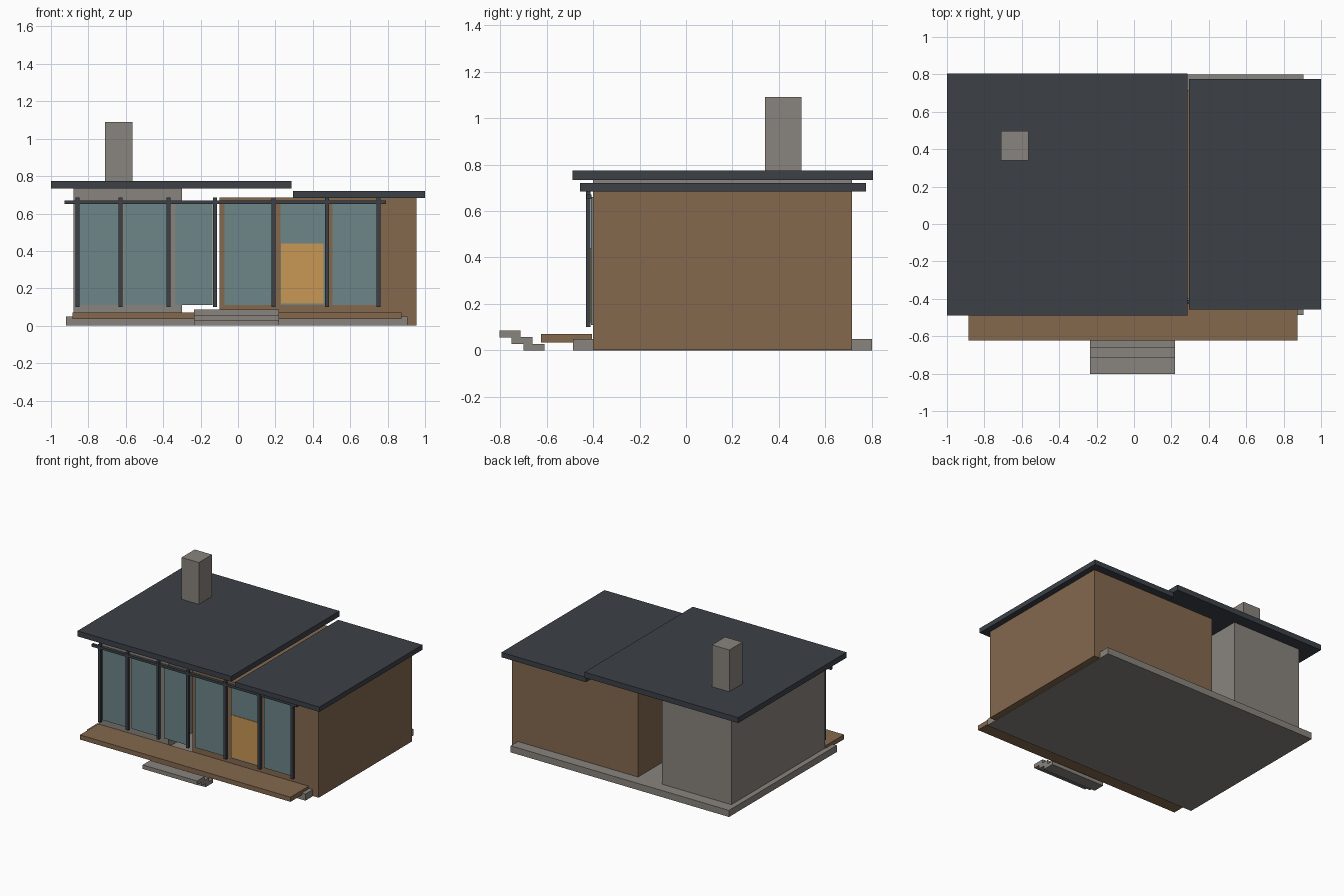
import bpy

cube = bpy.data.objects.get("Cube")
if cube:
    bpy.data.objects.remove(cube, do_unlink=True)


def material(name, color):
    m = bpy.data.materials.new(name)
    m.use_nodes = True
    m.diffuse_color = (*color, 1)
    m.node_tree.nodes["Principled BSDF"].inputs["Base Color"].default_value = (*color, 1)
    return m


STONE = material("warm grey stone", (0.25, 0.23, 0.205))
WOOD = material("brown timber", (0.23, 0.138, 0.076))
SLATE = material("dark slate", (0.045, 0.053, 0.063))
GLASS = material("teal glass", (0.153, 0.238, 0.25))
AMBER = material("amber panel", (0.58, 0.31, 0.09))


def box(name, mat, x, y, z):
    """Box spanning the given (low, high) ranges."""
    spans = (x, y, z)
    bpy.ops.mesh.primitive_cube_add(size=1, location=[(a + b) / 2 for a, b in spans])
    ob = bpy.context.object
    ob.name = name
    ob.scale = [b - a for a, b in spans]
    bpy.ops.object.transform_apply(location=False, rotation=False, scale=True)
    ob.data.materials.append(mat)
    return ob


# Base slab and the two wings, with an open passage between them
box("base_slab", STONE, (-0.92, 0.905), (-0.487, 0.80), (0, 0.05))
box("timber_wing", WOOD, (-0.10, 0.955), (-0.40, 0.715), (0.002, 0.685))
box("stone_wing", STONE, (-0.88, -0.30), (-0.40, 0.715), (0.04, 0.733))

# Flat roofs and chimney
box("main_roof", SLATE, (-1.0, 0.285), (-0.489, 0.805), (0.733, 0.774))
box("side_roof", SLATE, (0.295, 1.0), (-0.456, 0.775), (0.684, 0.721))
box("chimney", STONE, (-0.71, -0.565), (0.34, 0.497), (0.735, 1.09))

# Front deck
box("deck", WOOD, (-0.885, 0.875), (-0.623, -0.405), (0.035, 0.07))

# Entrance steps
for i in range(3):
    y = -0.70 - 0.0515 * i
    box(f"step_{i + 1}", STONE, (-0.235, 0.22), (y, y + 0.09),
        (0.028 * i, 0.028 * (i + 1) + 0.001 * i))

# Glazed front: panes, posts and top rail
panes = [(-0.848, -0.64), (-0.606, -0.377), (-0.334, -0.136),
         (-0.072, 0.19), (0.227, 0.468), (0.505, 0.745)]
for i, span in enumerate(panes):
    box(f"window_pane_{i + 1}", GLASS, span, (-0.408, -0.398), (0.11, 0.66))

for i, x in enumerate((-0.858, -0.628, -0.372, -0.123, 0.19, 0.476, 0.751)):
    box(f"window_post_{i + 1}", SLATE, (x - 0.01, x + 0.01), (-0.43, -0.41), (0.10, 0.686))

box("window_rail", SLATE, (-0.927, 0.79), (-0.428, -0.406), (0.652, 0.67))
box("amber_door_panel", AMBER, (0.23, 0.458), (-0.412, -0.405), (0.12, 0.44))
